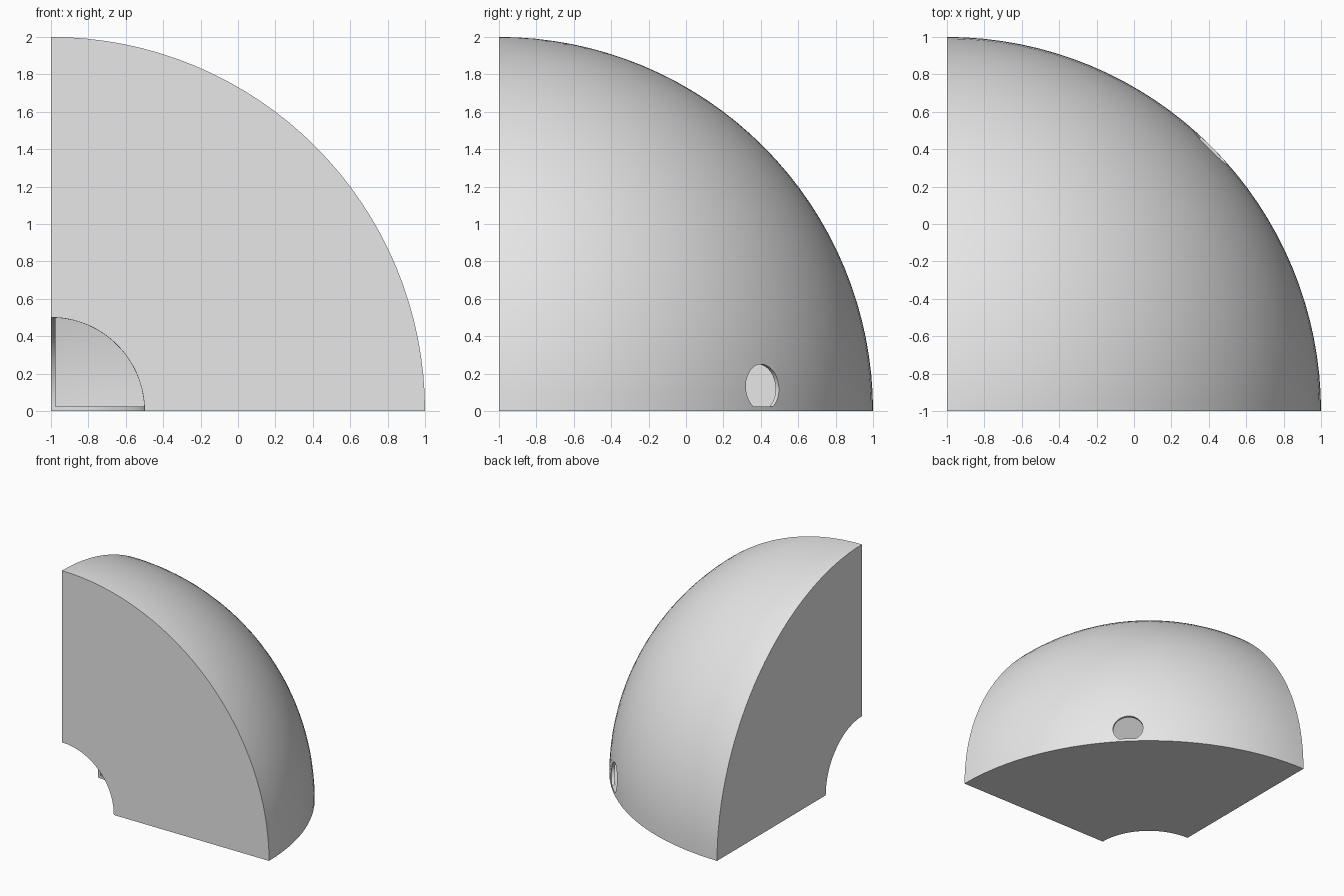
import bpy
import bmesh
from math import pi, sqrt, radians
from mathutils import Matrix, Vector

CORNER = Vector((-1, -1, 0))   # centre of the sphere the shell is cut from
RADIUS = 2.0
WALL = 0.025
OPENING = 0.5
PORT = 0.125

cube = bpy.data.objects.get("Cube")
if cube:
    bpy.data.objects.remove(cube, do_unlink=True)

grey = bpy.data.materials.new("light_grey")
grey.use_nodes = True
grey.diffuse_color = (0.8, 0.8, 0.8, 1)
grey.node_tree.nodes["Principled BSDF"].inputs["Base Color"].default_value = (0.8, 0.8, 0.8, 1)


def clip(bm, axis, limit):
    """Keep what lies above the limit along an axis and close the cut."""
    normal = Vector((0, 0, 0))
    normal[axis] = 1
    bmesh.ops.bisect_plane(bm, geom=bm.verts[:] + bm.edges[:] + bm.faces[:], dist=1e-5,
                           plane_co=normal * limit, plane_no=normal, clear_inner=True)
    rim = [e for e in bm.edges if e.is_boundary]
    bmesh.ops.holes_fill(bm, edges=rim, sides=0)


def make_object(name, bm):
    bmesh.ops.recalc_face_normals(bm, faces=bm.faces[:])
    mesh = bpy.data.meshes.new(name)
    bm.to_mesh(mesh)
    bm.free()
    mesh.materials.append(grey)
    obj = bpy.data.objects.new(name, mesh)
    obj.location = CORNER
    bpy.context.collection.objects.link(obj)
    return obj


def ball(name, radius, limit=None, segments=128):
    """Sphere about the corner, optionally clipped to one octant."""
    bm = bmesh.new()
    bmesh.ops.create_uvsphere(bm, u_segments=segments, v_segments=segments // 2, radius=radius)
    if limit is not None:
        for axis in range(3):
            clip(bm, axis, limit)
    return make_object(name, bm)


# Solid eighth of a sphere
shell = ball("sphere_octant_shell", RADIUS, 0)

# Inner chamber, leaving thin walls all round
chamber = ball("chamber_cutter", RADIUS - WALL, WALL)

# Round opening at the corner
opening = ball("corner_opening_cutter", OPENING)

# Port through the curved wall, flat along the floor
bm = bmesh.new()
bmesh.ops.create_cone(bm, cap_ends=True, segments=48, radius1=PORT, radius2=PORT, depth=0.6)
diagonal = RADIUS / sqrt(2)
place = (Matrix.Translation((diagonal, diagonal, PORT))
         @ Matrix.Rotation(pi / 4, 4, "Z") @ Matrix.Rotation(pi / 2, 4, "Y"))
bmesh.ops.transform(bm, matrix=place, verts=bm.verts[:])
clip(bm, 2, WALL)
port = make_object("port_cutter", bm)

# Cut the shell and drop the cutters
bpy.ops.object.select_all(action="DESELECT")
bpy.context.view_layer.objects.active = shell
shell.select_set(True)
for cutter in (chamber, opening, port):
    cutter.hide_render = True
    cut = shell.modifiers.new(cutter.name, "BOOLEAN")
    cut.operation = "DIFFERENCE"
    cut.solver = "EXACT"
    cut.object = cutter
    bpy.ops.object.modifier_apply(modifier=cut.name)
    bpy.data.objects.remove(cutter, do_unlink=True)

bpy.ops.object.shade_smooth_by_angle(angle=radians(30))
